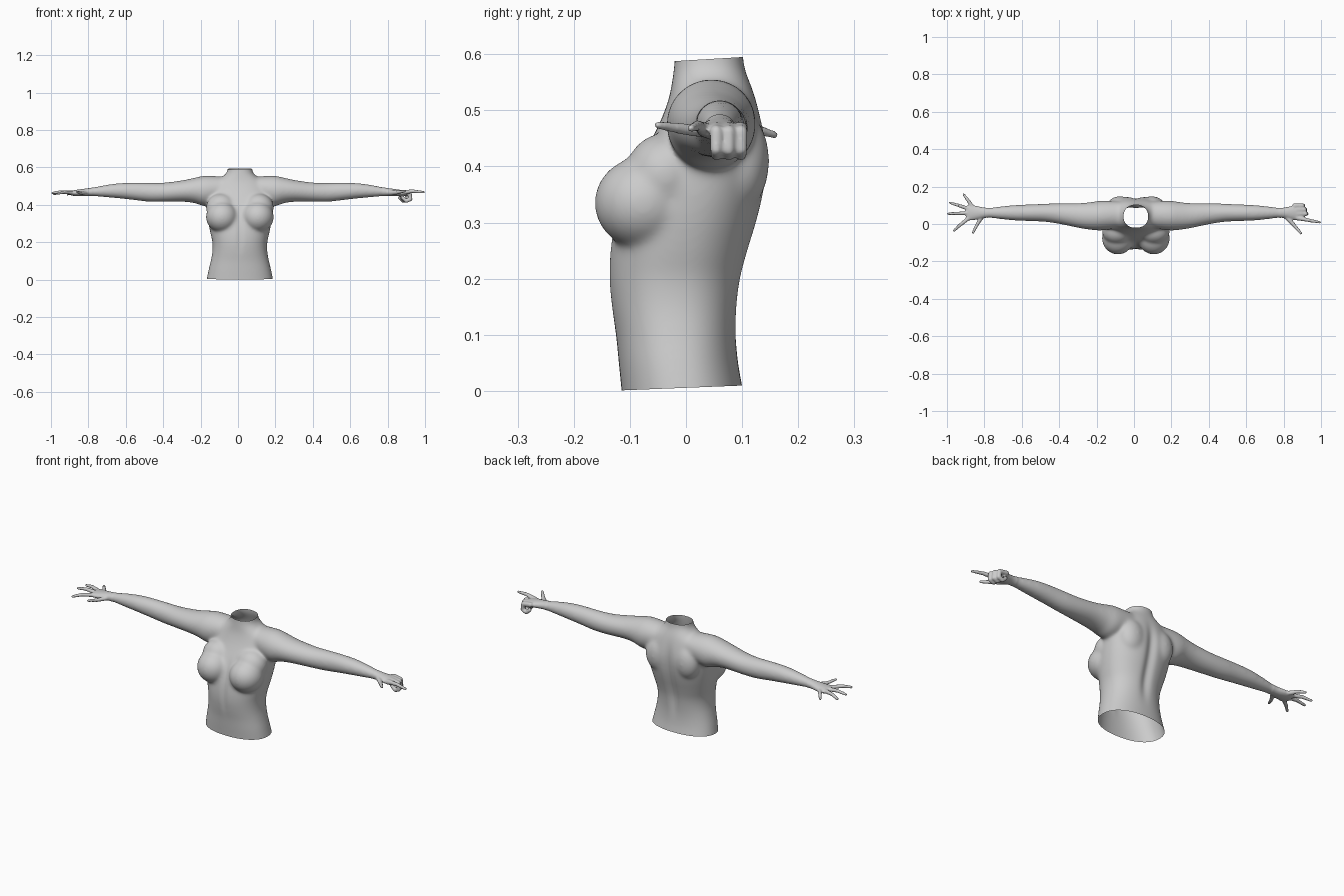
import bpy, bmesh, math
from mathutils import Vector, Matrix

if "Cube" in bpy.data.objects:
    bpy.data.objects.remove(bpy.data.objects["Cube"])

CX = 0.01  # the trunk sits slightly to the +x side
bm = bmesh.new()


def spline(rows, steps=4):
    """Catmull-Rom interpolation through rows of numbers."""
    out = []
    for i in range(len(rows) - 1):
        a, b, c, d = (rows[max(i - 1, 0)], rows[i], rows[i + 1], rows[min(i + 2, len(rows) - 1)])
        for k in range(steps):
            t = k / steps
            out.append([0.5 * (2 * q + (r - p) * t + (2 * p - 5 * q + 4 * r - s) * t * t
                               + (3 * q - p - 3 * r + s) * t ** 3)
                        for p, q, r, s in zip(a, b, c, d)])
    out.append(list(rows[-1]))
    return out


def loft(rings):
    """Closed skin through rings of points, capped at both ends."""
    rings = [[bm.verts.new(p) for p in ring] for ring in rings]
    n = len(rings[0])
    for a, b in zip(rings, rings[1:]):
        for i in range(n):
            j = (i + 1) % n
            bm.faces.new((a[i], a[j], b[j], b[i]))
    bm.faces.new(rings[0][::-1])
    bm.faces.new(rings[-1])


def oval(n=40, e=2.0):
    """Unit superellipse."""
    pts = []
    for i in range(n):
        c, s = math.cos(2 * math.pi * i / n), math.sin(2 * math.pi * i / n)
        pts.append((math.copysign(abs(c) ** (2 / e), c), math.copysign(abs(s) ** (2 / e), s)))
    return pts


def ball(centre, radii):
    m = Matrix.Translation(centre) @ Matrix.Diagonal((*radii, 1))
    bmesh.ops.create_uvsphere(bm, u_segments=24, v_segments=16, radius=1, matrix=m)


def finger(points, r0, r1):
    """Tapered chain of cones with round joints."""
    pts = [Vector(p) for p in points]
    rad = [r0 + (r1 - r0) * i / (len(pts) - 1) for i in range(len(pts))]
    for p, r in zip(pts, rad):
        ball(p, (r, r, r))
    for a, b, ra, rb in zip(pts, pts[1:], rad, rad[1:]):
        d = b - a
        m = Matrix.Translation((a + b) / 2) @ d.to_track_quat('Z', 'Y').to_matrix().to_4x4()
        bmesh.ops.create_cone(bm, cap_ends=True, segments=16, radius1=ra, radius2=rb,
                              depth=d.length, matrix=m)


# Trunk and neck: z, half width, front y, back y
trunk = [(-.04, .184, -.112, .108), (0, .178, -.115, .102), (.05, .168, -.12, .093),
         (.1, .156, -.125, .09), (.15, .147, -.133, .093), (.2, .147, -.138, .1),
         (.25, .158, -.136, .113), (.3, .168, -.128, .128), (.35, .175, -.112, .14),
         (.4, .178, -.088, .146), (.44, .175, -.066, .144), (.48, .163, -.046, .136),
         (.52, .135, -.031, .125), (.545, .1, -.026, .116), (.565, .077, -.023, .108),
         (.585, .067, -.021, .103), (.63, .064, -.018, .1)]
loft([[(CX + w * c, (f + b) / 2 + (b - f) / 2 * s, z) for c, s in oval(e=2.25)]
      for z, w, f, b in spline(trunk)])

# Arms to the palm: distance out, y, z, half depth, half height
arm = [(.08, .05, .49, .07, .06), (.18, .045, .475, .08, .081), (.24, .043, .477, .074, .068),
       (.3, .045, .474, .067, .058), (.4, .055, .467, .056, .052), (.48, .06, .467, .049, .051),
       (.56, .06, .472, .045, .047), (.64, .06, .475, .042, .041), (.72, .06, .473, .034, .032),
       (.79, .06, .469, .027, .022), (.84, .06, .465, .036, .019), (.88, .06, .463, .042, .015),
       (.9, .06, .463, .036, .011)]
for side in (-1, 1):
    loft([[(side * x + CX * (1 - x), y + ry * c, z + rz * s) for c, s in oval(32)]
          for x, y, z, ry, rz in spline(arm)])
    # Breast and the chest muscle above it
    ball((CX + side * .096, -.076, .335), (.086, .088, .083))
    ball((CX + side * .1, -.037, .385), (.082, .072, .075))
    # Shoulder blade
    ball((CX + side * .085, .095, .41), (.07, .054, .09))

# Open hand on the -x side
for base, mid, tip in (((-.86, .088, .463), (-.89, .13, .465), (-.911, .158, .456)),
                       ((-.88, .08, .464), (-.94, .1, .468), (-.984, .114, .458)),
                       ((-.88, .058, .465), (-.945, .057, .47), (-.993, .055, .463)),
                       ((-.88, .035, .464), (-.93, -.006, .468), (-.962, -.035, .46)),
                       ((-.81, .042, .463), (-.84, -.005, .462), (-.861, -.047, .47))):
    finger((base, mid, tip), .0115, .007)

# Pointing hand on the +x side: curled fingers, index, thumb
for y, x in ((.054, .0), (.076, -.006), (.098, -.017)):
    finger([(x + px, y, pz) for px, pz in ((.875, .468), (.918, .462), (.922, .43),
                                           (.9, .42), (.88, .438))], .0125, .0095)
finger(((.875, .032, .467), (.935, .02, .473), (.993, .009, .468)), .0125, .007)
finger(((.81, .042, .464), (.85, 0, .466), (.893, -.05, .474)), .014, .0075)

# Fuse every part into one skin
bmesh.ops.recalc_face_normals(bm, faces=bm.faces[:])
mesh = bpy.data.meshes.new("body_parts")
bm.to_mesh(mesh)
bm.free()
parts = bpy.data.objects.new("body_parts", mesh)
bpy.context.collection.objects.link(parts)
mod = parts.modifiers.new("fuse", 'REMESH')
mod.mode = 'VOXEL'
mod.voxel_size = .0045
skin = bpy.data.meshes.new_from_object(parts.evaluated_get(bpy.context.evaluated_depsgraph_get()))
bpy.data.objects.remove(parts)

# Soften the trunk and arms strongly, the hands only a little
bm = bmesh.new()
bm.from_mesh(skin)
for limit, count in ((2, 3), (.78, 30)):
    verts = [v for v in bm.verts if abs(v.co.x) < limit]
    for _ in range(count):
        bmesh.ops.smooth_vert(bm, verts=verts, factor=.5, use_axis_x=True, use_axis_y=True,
                              use_axis_z=True)

# Spine groove and belly line
for v in bm.verts:
    dx, z = v.co.x - CX, v.co.z
    if abs(dx) < .12:
        if v.co.y > .05:
            v.co.y -= .013 * math.exp(-(dx / .025) ** 2 - ((z - .3) / .17) ** 4)
        elif v.co.y < -.05:
            v.co.y += .005 * math.exp(-(dx / .016) ** 2 - ((z - .27) / .12) ** 4)

# Open the waist and the neck
for point, normal in (((0, -.115, .001), (0, .04, -1)), ((0, .1, .595), (0, -.06, 1))):
    bmesh.ops.bisect_plane(bm, geom=bm.verts[:] + bm.edges[:] + bm.faces[:], dist=1e-5,
                           plane_co=point, plane_no=normal, clear_outer=True)
for f in bm.faces:
    f.smooth = True
bm.to_mesh(skin)
bm.free()
skin.name = "torso_with_arms"
torso = bpy.data.objects.new("torso_with_arms", skin)
bpy.context.collection.objects.link(torso)
